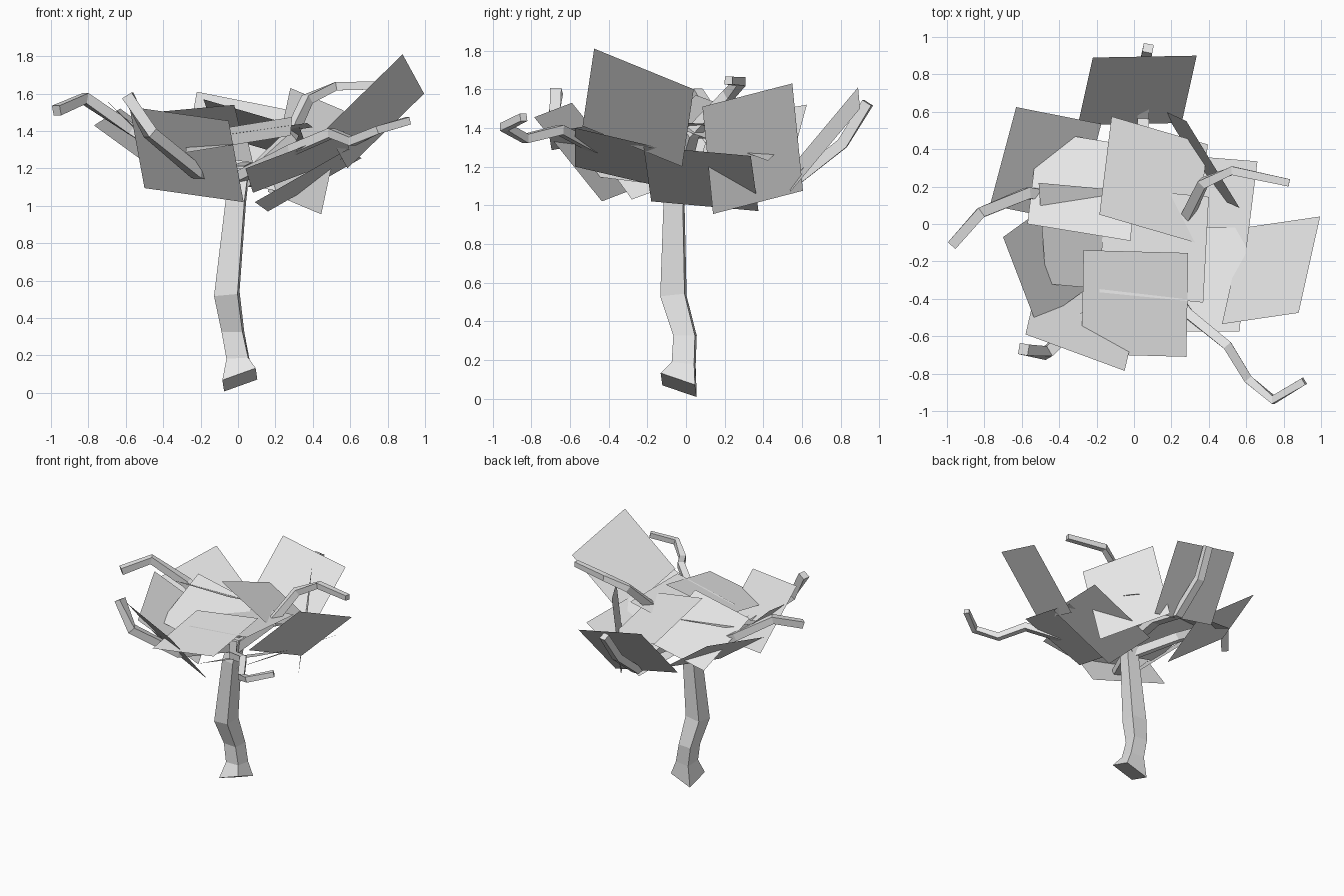
import bpy, bmesh, math
from mathutils import Vector

grey = bpy.data.materials.new("light_grey")
grey.diffuse_color = (0.8, 0.8, 0.8, 1)


def finish(name, bm):
    mesh = bpy.data.meshes.new(name)
    bm.to_mesh(mesh)
    bm.free()
    mesh.materials.append(grey)
    bpy.context.collection.objects.link(bpy.data.objects.new(name, mesh))


def skin(name, rings):
    """Join square rings into a closed, flat-sided limb."""
    bm = bmesh.new()
    loops = [[bm.verts.new(p) for p in ring] for ring in rings]
    for a, b in zip(loops, loops[1:]):
        for i in range(4):
            j = (i + 1) % 4
            bm.faces.new((a[i], a[j], b[j], b[i]))
    bm.faces.new(loops[0][::-1])
    bm.faces.new(loops[-1])
    bmesh.ops.recalc_face_normals(bm, faces=bm.faces[:])
    finish(name, bm)


def limb(name, path, r0, r1):
    """Tapering square limb along a path."""
    pts = [Vector(p) for p in path]
    rings = []
    for i, p in enumerate(pts):
        t = (pts[min(i + 1, len(pts) - 1)] - pts[max(i - 1, 0)]).normalized()
        side = t.cross(Vector((0, 0, 1))).normalized()
        up = side.cross(t)
        r = r0 + (r1 - r0) * i / (len(pts) - 1)
        rings.append([p + r * (a * side + b * up)
                      for a, b in ((-1, -1), (1, -1), (1, 1), (-1, 1))])
    skin(name, rings)


def card(name, a, b, c):
    """Flat leaf card: parallelogram from three corners in order."""
    a, b, c = Vector(a), Vector(b), Vector(c)
    bm = bmesh.new()
    face = bm.faces.new([bm.verts.new(p) for p in (a, b, c, a + c - b)])
    face.normal_update()
    if face.normal.z < 0:
        face.normal_flip()
    finish(name, bm)


# Trunk: centre, half width, slope of the ring along x and y, twist in degrees
trunk = [
    (0.01, -0.038, 0.07, 0.089, 0.34, -0.36, -3),
    (0.0, -0.012, 0.18, 0.058, 0.05, -0.1, -4),
    (-0.027, -0.005, 0.325, 0.056, 0.0, 0.0, -5),
    (-0.06, -0.065, 0.53, 0.063, 0.1, 0.1, -5),
    (-0.012, -0.062, 1.02, 0.05, -0.1, -0.1, -5),
    (0.02, -0.03, 1.2, 0.04, 0.0, 0.0, -5),
]
rings = []
for x, y, z, h, sx, sy, twist in trunk:
    c, s = h * math.cos(math.radians(twist)), h * math.sin(math.radians(twist))
    offsets = [(a * c - b * s, a * s + b * c)
               for a, b in ((-1, -1), (1, -1), (1, 1), (-1, 1))]
    rings.append([(x + u, y + v, z + u * sx + v * sy) for u, v in offsets])
skin("trunk", rings)

# Bent branches reaching out of the crown
limb("branch_left", [(-0.02, -0.04, 1.08), (-0.3, 0.12, 1.25), (-0.57, 0.165, 1.41),
                     (-0.82, 0.06, 1.575), (-0.97, -0.11, 1.51)], 0.032, 0.027)
limb("branch_front_left", [(-0.02, -0.06, 1.13), (-0.22, -0.46, 1.18),
                           (-0.47, -0.69, 1.39), (-0.59, -0.67, 1.59)], 0.032, 0.03)
limb("branch_front_right", [(0.0, -0.06, 1.15), (0.29, -0.48, 1.3), (0.5, -0.65, 1.39),
                            (0.61, -0.83, 1.345), (0.745, -0.94, 1.405),
                            (0.91, -0.84, 1.455)], 0.028, 0.02)
limb("branch_right", [(0.0, -0.04, 1.1), (0.28, 0.03, 1.37), (0.37, 0.22, 1.57),
                      (0.525, 0.285, 1.64), (0.83, 0.22, 1.645)], 0.032, 0.02)
limb("branch_back", [(0.0, -0.03, 1.18), (0.04, 0.3, 1.2), (0.05, 0.57, 1.13),
                     (0.05, 0.81, 1.32), (0.075, 0.94, 1.53)], 0.033, 0.027)

# Leaf cards of the crown
cards = {
    "leaf_back": ((-0.22, 0.89, 1.61), (0.335, 0.9, 1.5), (0.255, 0.54, 1.07)),
    "leaf_back_right": ((0.28, 0.55, 1.63), (0.565, 0.085, 1.51), (0.445, 0.14, 0.955)),
    "leaf_right_high": ((0.995, 0.04, 1.6), (0.88, -0.475, 1.81), (0.47, -0.535, 1.41)),
    "leaf_right_low": ((0.66, 0.335, 1.255), (0.16, 0.375, 0.97), (0.09, -0.18, 1.02)),
    "leaf_front_right": ((0.565, -0.575, 1.4), (0.04, -0.575, 1.2), (0.08, -0.02, 1.07)),
    "leaf_front_left": ((-0.58, -0.59, 1.53), (-0.05, -0.785, 1.455), (0.03, -0.435, 1.02)),
    "leaf_left_back": ((-0.77, 0.1, 1.43), (-0.63, 0.625, 1.52), (-0.175, 0.535, 1.19)),
    "leaf_left": ((-0.7, -0.07, 1.56), (-0.52, -0.54, 1.39), (-0.16, -0.28, 1.03)),
    "leaf_top": ((0.33, -0.1, 1.42), (-0.185, 0.05, 1.57), (-0.12, 0.575, 1.38)),
    "leaf_front_top": ((-0.27, -0.14, 1.385), (0.29, -0.155, 1.475), (0.28, -0.71, 1.375)),
    "leaf_mid_left": ((-0.57, 0.0, 1.49), (-0.02, -0.09, 1.54), (0.04, 0.41, 1.29)),
    "leaf_low_left": ((-0.51, 0.22, 1.48), (0.04, 0.17, 1.4), (0.08, -0.37, 1.23)),
    "leaf_centre": ((-0.155, 0.2, 1.34), (0.4, 0.145, 1.42), (0.37, -0.42, 1.443)),
}
for name, corners in cards.items():
    card(name, *corners)
